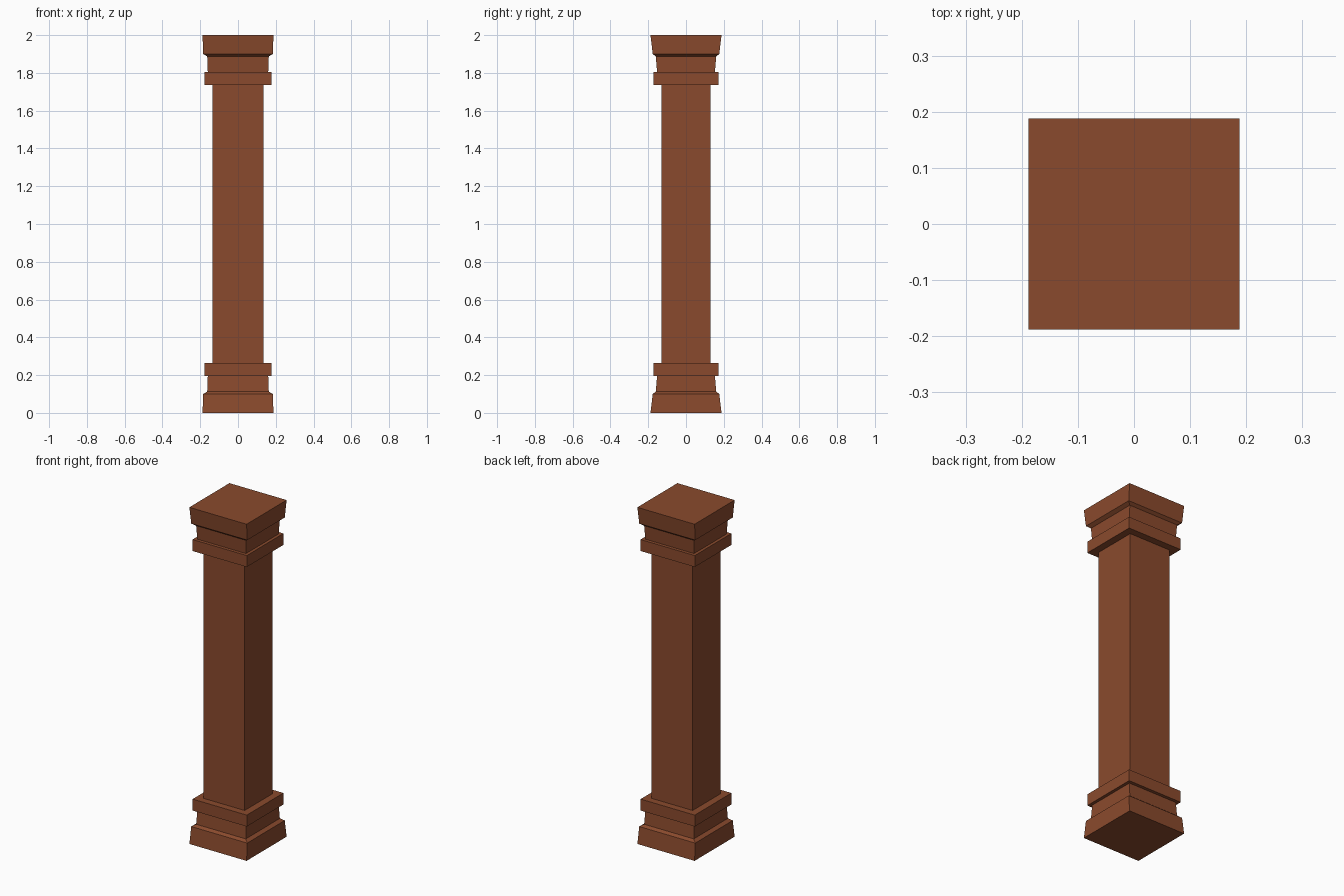
import bpy, bmesh

if "Cube" in bpy.data.objects:
    bpy.data.objects.remove(bpy.data.objects["Cube"])

HEIGHT = 2.0

wood = bpy.data.materials.new("reddish_brown_wood")
wood.diffuse_color = (0.254, 0.0685, 0.026, 1.0)
wood.use_nodes = True
wood.node_tree.nodes["Principled BSDF"].inputs["Base Color"].default_value = wood.diffuse_color


def loft(name, rings, cap_start=False):
    """Rectangular loft through rings of (z, half width x, half depth y)."""
    bm = bmesh.new()
    loops = [[bm.verts.new((sx * hx, sy * hy, z))
              for sx, sy in ((-1, -1), (1, -1), (1, 1), (-1, 1))]
             for z, hx, hy in rings]
    for a, b in zip(loops, loops[1:]):
        for i in range(4):
            j = (i + 1) % 4
            bm.faces.new((a[i], a[j], b[j], b[i]))
    if cap_start:
        bm.faces.new(loops[0][::-1])
    # flipped lofts run downwards, so turn their faces outwards
    if rings[0][0] > rings[-1][0]:
        bmesh.ops.reverse_faces(bm, faces=bm.faces)
    mesh = bpy.data.meshes.new(name)
    bm.to_mesh(mesh)
    bm.free()
    mesh.materials.append(wood)
    obj = bpy.data.objects.new(name, mesh)
    bpy.context.collection.objects.link(obj)
    return obj


# Stepped moulding: plinth, sloped ledge, neck, collar, then shaft opening
moulding = [
    (0.000, 0.188, 0.188),
    (0.100, 0.184, 0.176),
    (0.113, 0.163, 0.160),
    (0.195, 0.160, 0.153),
    (0.195, 0.178, 0.172),
    (0.263, 0.178, 0.172),
    (0.263, 0.135, 0.130),
]

# Base and its mirrored capital
loft("column_base", moulding, cap_start=True)
loft("column_capital", [(HEIGHT - z, x, y) for z, x, y in moulding], cap_start=True)

# Plain square shaft
loft("column_shaft", [(0.263, 0.135, 0.130), (HEIGHT - 0.263, 0.135, 0.130)])
